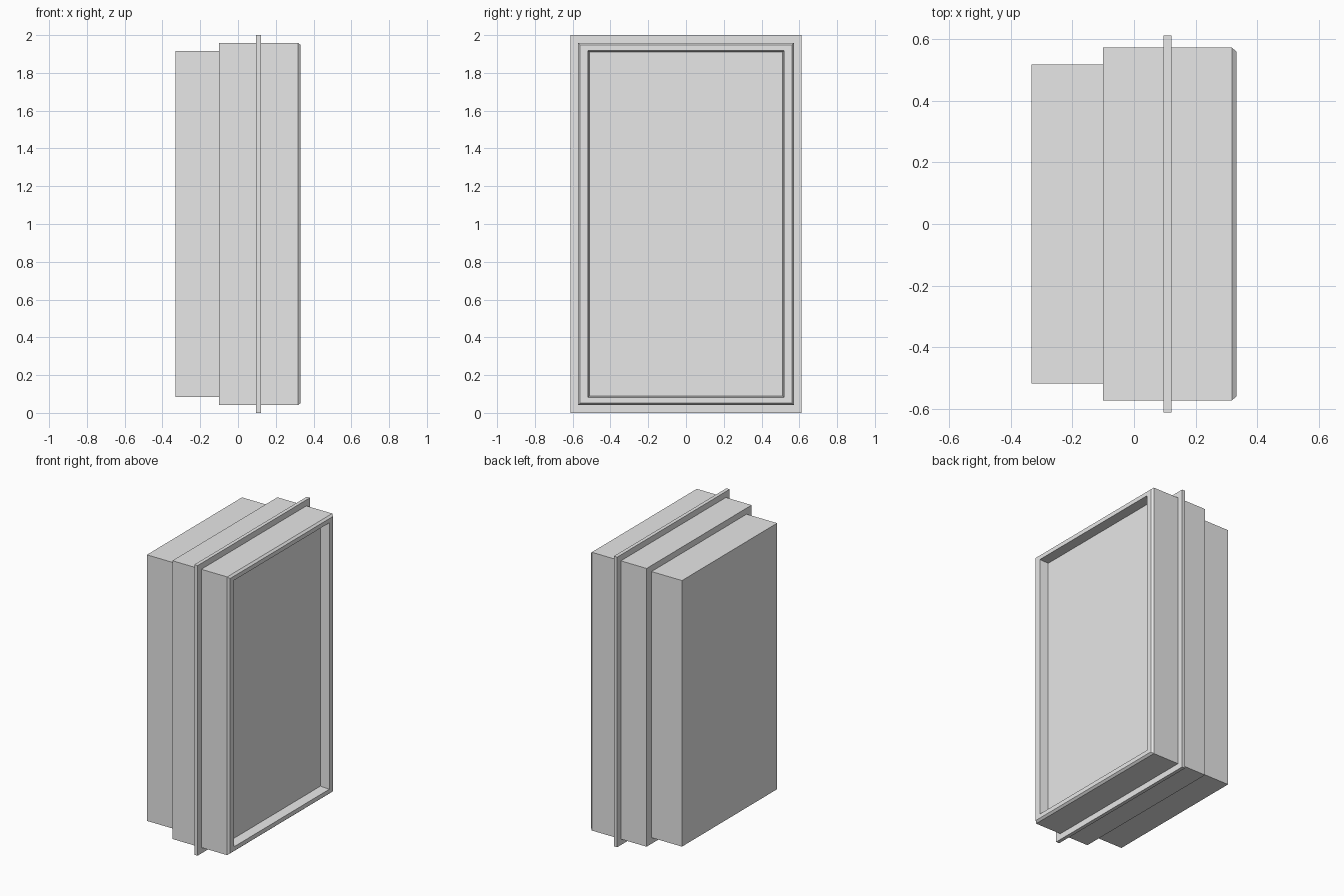
import bpy, bmesh

if "Cube" in bpy.data.objects:
    bpy.data.objects.remove(bpy.data.objects["Cube"])

grey = bpy.data.materials.new("plain grey")
grey.diffuse_color = (0.8, 0.8, 0.8, 1)
grey.use_nodes = True
grey.node_tree.nodes["Principled BSDF"].inputs["Base Color"].default_value = grey.diffuse_color


def stepped_box(name, rings):
    """Loft rectangular rings (x, half width, half height) and cap both ends."""
    bm = bmesh.new()
    loops = []
    for x, w, h in rings:
        loops.append([bm.verts.new((x, sy * w, 1 + sz * h))
                      for sy, sz in ((-1, -1), (1, -1), (1, 1), (-1, 1))])
    for a, b in zip(loops, loops[1:]):
        for i in range(4):
            j = (i + 1) % 4
            bm.faces.new((a[i], a[j], b[j], b[i]))
    bm.faces.new(loops[0][::-1])
    bm.faces.new(loops[-1])
    bmesh.ops.recalc_face_normals(bm, faces=bm.faces[:])
    mesh = bpy.data.meshes.new(name)
    bm.to_mesh(mesh)
    bm.free()
    mesh.materials.append(grey)
    obj = bpy.data.objects.new(name, mesh)
    bpy.context.collection.objects.link(obj)
    return obj


# Rear housing, narrower than the main body
stepped_box("rear_housing", [(-0.332, 0.518, 0.917), (-0.1, 0.518, 0.917)])

# Main body: chamfered rim, then a slightly tapered recess with a flat panel
stepped_box("main_body", [
    (-0.1, 0.572, 0.959),
    (0.318, 0.572, 0.959),
    (0.332, 0.560, 0.947),
    (0.332, 0.520, 0.918),
    (0.270, 0.512, 0.910),
])

# Thin mounting flange around the body, open in the middle
flange = stepped_box("mounting_flange", [
    (0.096, 0.572, 0.959),
    (0.096, 0.612, 1.0),
    (0.121, 0.612, 1.0),
    (0.121, 0.572, 0.959),
])
# Remove the end caps that lie inside the body
bm = bmesh.new()
bm.from_mesh(flange.data)
caps = [f for f in bm.faces if f.calc_area() > 1 and abs(f.normal.x) > 0.9]
bmesh.ops.delete(bm, geom=caps, context='FACES')
bm.to_mesh(flange.data)
bm.free()
